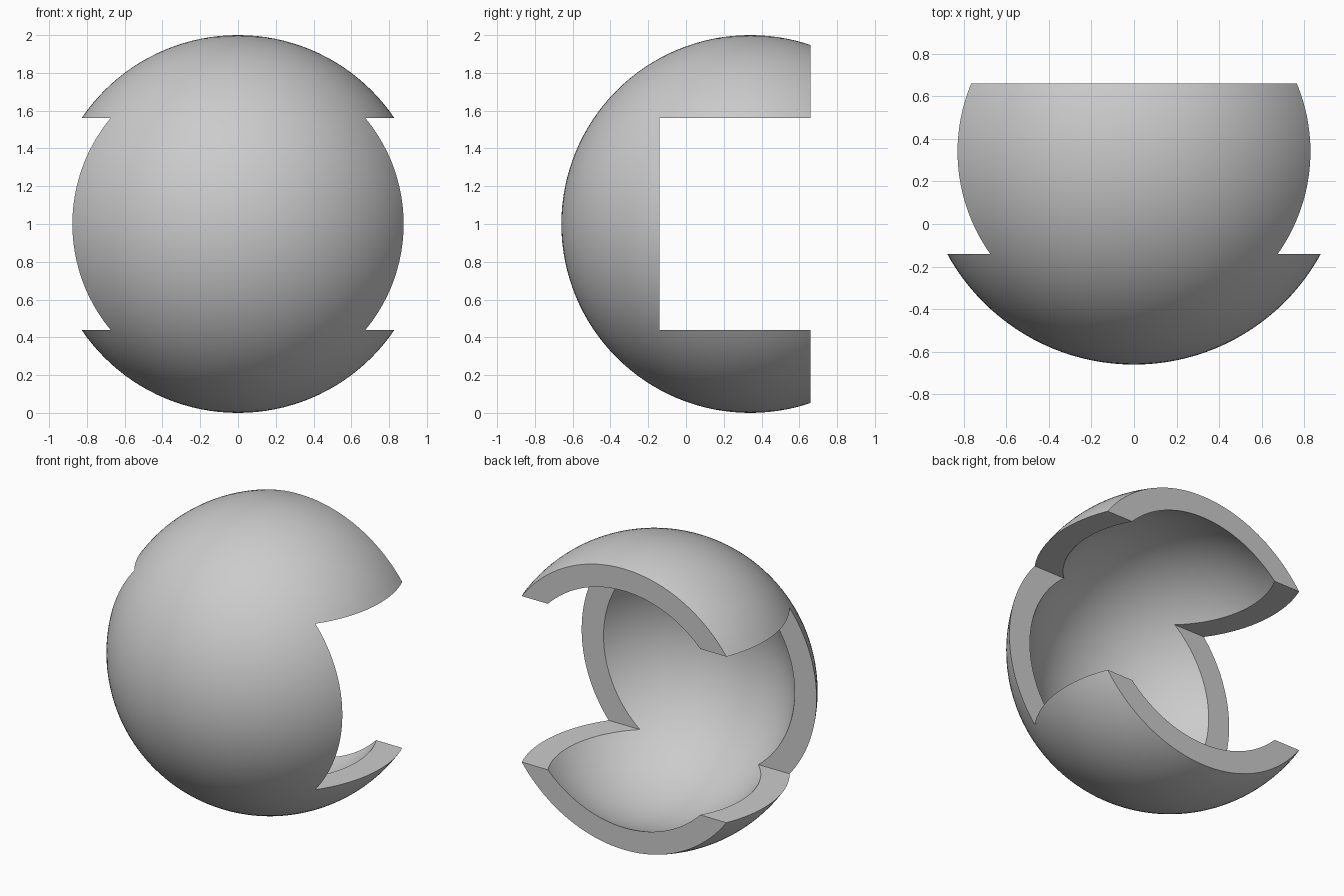
import bpy
import math

cube = bpy.data.objects.get("Cube")
if cube:
    bpy.data.objects.remove(cube, do_unlink=True)

OUTER, INNER = 1.0, 0.86
CENTRE = (0, 0.34, 1.0)
BACK_Y = 0.66            # flat back opening
SLOT_Y = -0.14           # depth reached by the side slot
SLOT_HALF = 0.56         # half height of the side slot

grey = bpy.data.materials.new("grey")
grey.use_nodes = True
grey.diffuse_color = (0.6, 0.6, 0.6, 1)
grey.node_tree.nodes["Principled BSDF"].inputs["Base Color"].default_value = (0.6, 0.6, 0.6, 1)


def ball(name, radius):
    bpy.ops.mesh.primitive_uv_sphere_add(segments=128, ring_count=64, radius=radius, location=CENTRE)
    obj = bpy.context.object
    obj.name = name
    obj.data.materials.append(grey)
    return obj


def block(name, y_start, height):
    depth = 2
    bpy.ops.mesh.primitive_cube_add(size=1, location=(0, y_start + depth / 2, CENTRE[2]))
    obj = bpy.context.object
    obj.name = name
    obj.scale = (3, depth, height)
    obj.data.materials.append(grey)
    return obj


# Thick spherical shell, hollowed and cut open at the back and sides
shell = ball("shell", OUTER)
cutters = [
    ball("hollow_cutter", INNER),
    block("back_cutter", BACK_Y, 3),
    block("slot_cutter", SLOT_Y, 2 * SLOT_HALF),
]
for cutter in cutters:
    cutter.hide_render = True
    mod = shell.modifiers.new(cutter.name, "BOOLEAN")
    mod.operation = "DIFFERENCE"
    mod.solver = "EXACT"
    mod.object = cutter

# Bake the cuts, then drop the cutters
bpy.context.view_layer.update()
graph = bpy.context.evaluated_depsgraph_get()
shell_mesh = bpy.data.meshes.new_from_object(shell.evaluated_get(graph))
shell.modifiers.clear()
shell.data = shell_mesh
for cutter in cutters:
    bpy.data.objects.remove(cutter, do_unlink=True)

# Smooth curved walls with crisp cut rims
bpy.ops.object.select_all(action="DESELECT")
shell.select_set(True)
bpy.context.view_layer.objects.active = shell
bpy.ops.object.shade_smooth_by_angle(angle=math.radians(30))
